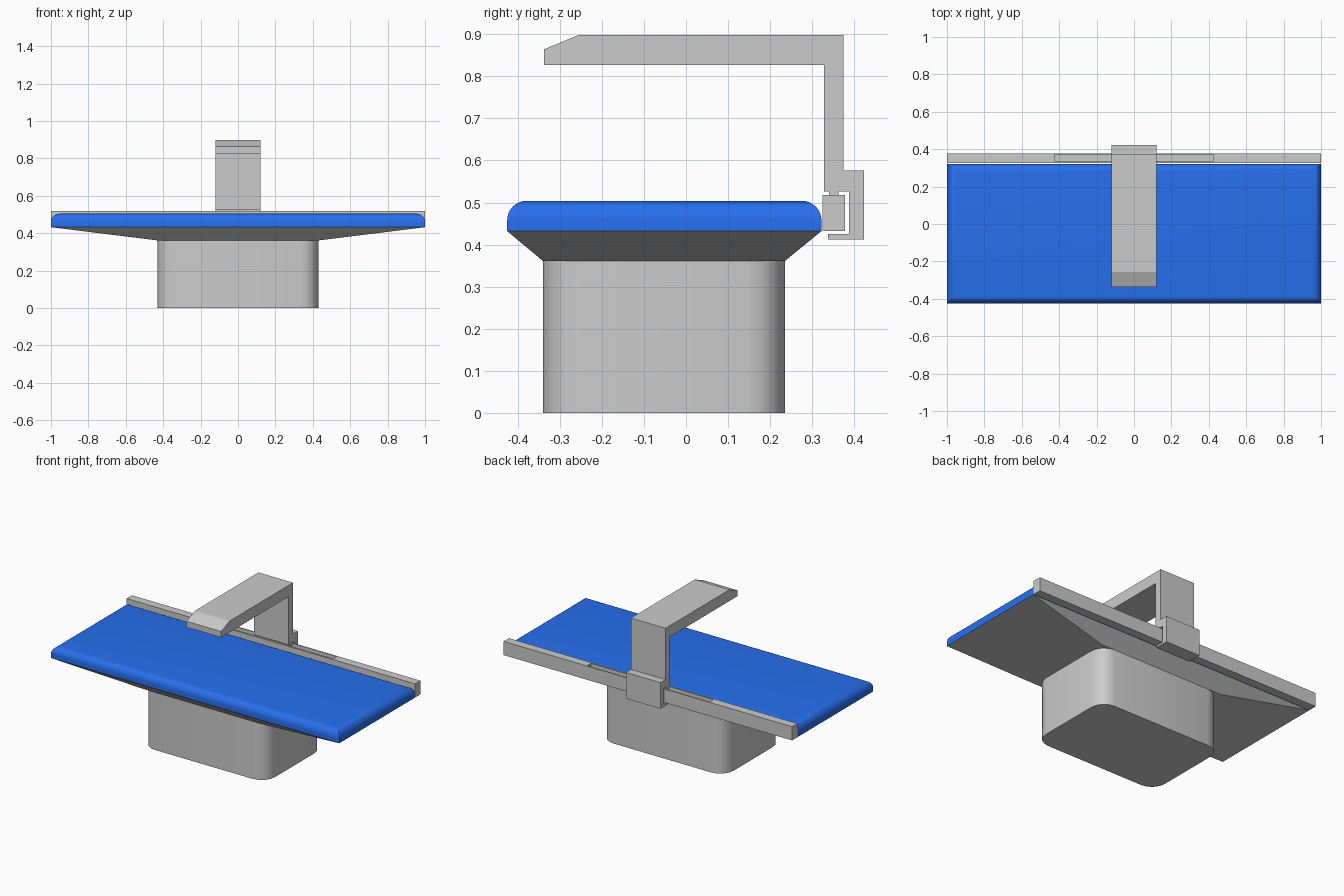
import bpy, bmesh
from mathutils import Matrix

if "Cube" in bpy.data.objects:
    bpy.data.objects.remove(bpy.data.objects["Cube"])


def finish(name, bm, smooth=False):
    bmesh.ops.recalc_face_normals(bm, faces=bm.faces)
    me = bpy.data.meshes.new(name)
    bm.to_mesh(me)
    bm.free()
    ob = bpy.data.objects.new(name, me)
    bpy.context.collection.objects.link(ob)
    if smooth:
        bpy.ops.object.select_all(action='DESELECT')
        ob.select_set(True)
        bpy.context.view_layer.objects.active = ob
        bpy.ops.object.shade_smooth_by_angle(angle=0.6)
    return ob


def box_bm(lo, hi):
    bm = bmesh.new()
    bmesh.ops.create_cube(bm, size=1)
    size = [b - a for a, b in zip(lo, hi)]
    mid = [(a + b) / 2 for a, b in zip(lo, hi)]
    bm.transform(Matrix.Translation(mid) @ Matrix.Diagonal((*size, 1)))
    return bm


def bevel(bm, test, radius, segments):
    edges = [e for e in bm.edges if test(*[v.co for v in e.verts])]
    bmesh.ops.bevel(bm, geom=edges, offset=radius, segments=segments,
                    profile=0.5, affect='EDGES')


# Pedestal with rounded vertical corners
bm = box_bm((-0.43, -0.34, 0), (0.43, 0.235, 0.361))
bevel(bm, lambda a, b: abs(a.z - b.z) > 0.1, 0.092, 4)
finish("pedestal", bm, True)

# Flared underside of the seat
bm = box_bm((-1, -0.425, 0.361), (1, 0.322, 0.432))
for v in bm.verts:
    if v.co.z < 0.4:
        v.co.x *= 0.43
        v.co.y = -0.34 if v.co.y < 0 else 0.235
finish("seat_underside", bm)

# Blue cushion, rounded along its upper edges
bm = box_bm((-1, -0.425, 0.432), (1, 0.322, 0.504))
bevel(bm, lambda a, b: a.z > 0.5 and b.z > 0.5, 0.046, 8)
cushion = finish("cushion", bm, True)
mat = bpy.data.materials.new("blue_padding")
mat.diffuse_color = (0.02, 0.16, 0.85, 1)
mat.use_nodes = True
mat.node_tree.nodes["Principled BSDF"].inputs["Base Color"].default_value = mat.diffuse_color
cushion.data.materials.append(mat)

# Rear rail with a slot in the top
rail = finish("rear_rail", box_bm((-1, 0.325, 0.432), (1, 0.378, 0.518)))
cutter = finish("slot_cutter", box_bm((-0.425, 0.336, 0.475), (0.425, 0.372, 0.55)))
cutter.hide_render = True
cutter.hide_viewport = True
mod = rail.modifiers.new("slot", 'BOOLEAN')
mod.object = cutter
mod.solver = 'EXACT'

# Sliding arm: overhanging bar, post and clamp hooked under the rail
profile = [(-0.338, 0.827), (-0.338, 0.864), (-0.256, 0.898), (0.374, 0.898),
           (0.374, 0.576), (0.423, 0.576), (0.423, 0.412), (0.337, 0.412),
           (0.337, 0.425), (0.388, 0.425), (0.388, 0.526), (0.328, 0.526),
           (0.328, 0.827)]
bm = bmesh.new()
face = bm.faces.new([bm.verts.new((-0.12, y, z)) for y, z in profile])
ext = bmesh.ops.extrude_face_region(bm, geom=[face])
bmesh.ops.translate(bm, vec=(0.24, 0, 0),
                    verts=[g for g in ext["geom"] if isinstance(g, bmesh.types.BMVert)])
finish("sliding_arm", bm)

# Tongue that runs in the slot
finish("arm_tongue", box_bm((-0.12, 0.34, 0.478), (0.12, 0.363, 0.527)))
